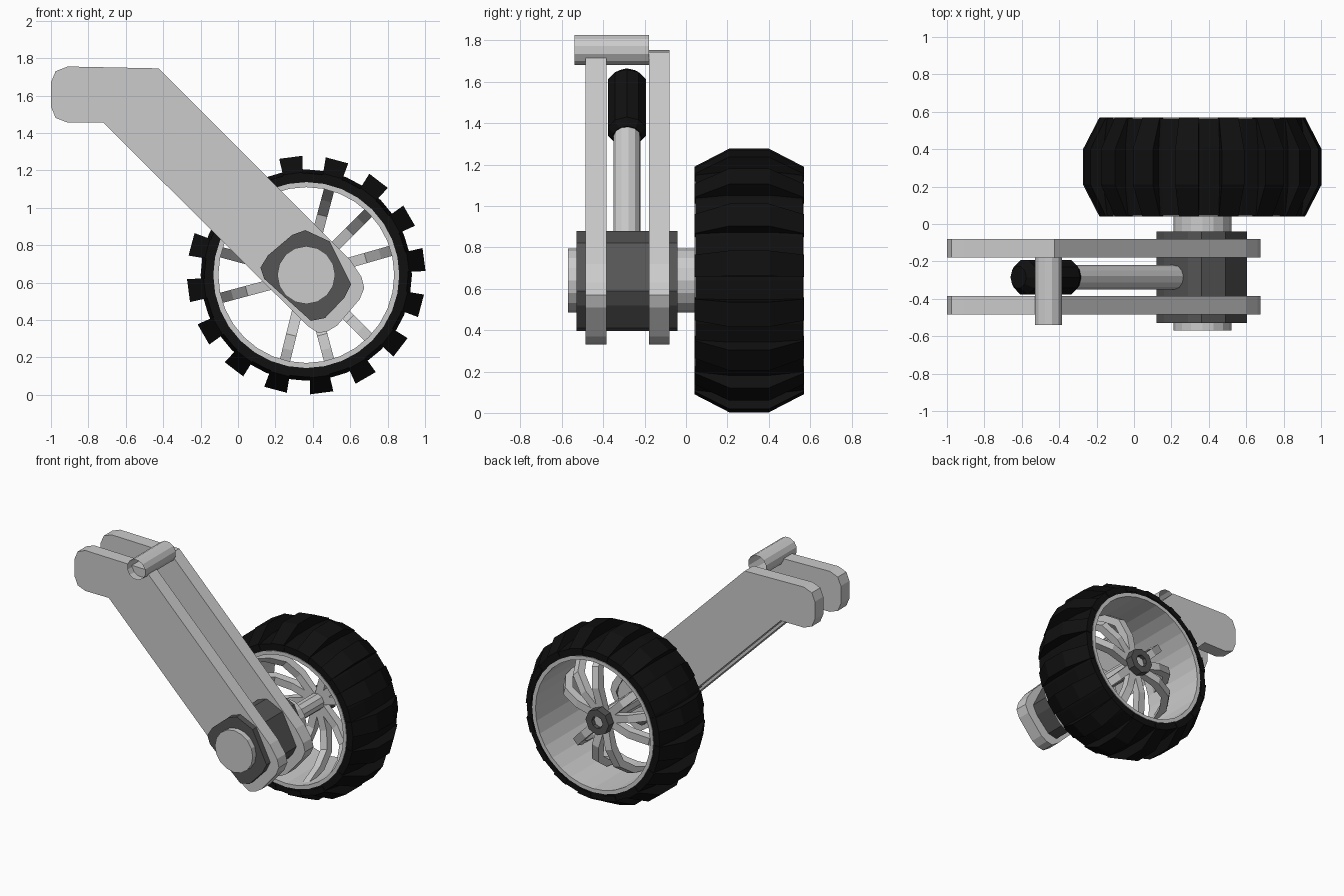
import bpy, bmesh
from math import sin, cos, radians, pi
from mathutils import Vector

if "Cube" in bpy.data.objects:
    bpy.data.objects.remove(bpy.data.objects["Cube"])

C = Vector((0.365, 0, 0.64))          # wheel axis (runs along y)


def material(name, v):
    m = bpy.data.materials.new(name)
    m.diffuse_color = (v, v, v, 1)
    m.use_nodes = True
    m.node_tree.nodes["Principled BSDF"].inputs["Base Color"].default_value = m.diffuse_color
    return m


BLACK = material("rubber", 0.005)
DARK = material("dark_metal", 0.09)


def finish(name, bm, mat=None):
    bmesh.ops.recalc_face_normals(bm, faces=bm.faces)
    me = bpy.data.meshes.new(name)
    bm.to_mesh(me)
    bm.free()
    ob = bpy.data.objects.new(name, me)
    bpy.context.collection.objects.link(ob)
    if mat:
        me.materials.append(mat)
    return ob


def solids(name, pairs, mat=None):
    """Closed blocks, each bridging two matching outlines."""
    bm = bmesh.new()
    for a, b in pairs:
        va, vb = [bm.verts.new(p) for p in a], [bm.verts.new(p) for p in b]
        n = len(va)
        bm.faces.new(va)
        bm.faces.new(vb[::-1])
        for i in range(n):
            j = (i + 1) % n
            bm.faces.new((va[i], vb[i], vb[j], va[j]))
    return finish(name, bm, mat)


def prism(name, outline, y0, y1, mat=None):
    return solids(name, [([(x, y0, z) for x, z in outline],
                          [(x, y1, z) for x, z in outline])], mat)


def lathe(name, profile, origin, axis, n, mat=None, closed=False, caps=True, phase=0.0):
    """Revolve (radius, distance) points about an axis."""
    axis = Vector(axis).normalized()
    u = axis.orthogonal().normalized()
    w = axis.cross(u)
    bm = bmesh.new()
    rings = []
    for r, d in profile:
        rings.append([bm.verts.new(Vector(origin) + axis * d
                      + (u * cos(t) + w * sin(t)) * r)
                      for t in (2 * pi * i / n + phase for i in range(n))])
    for k in range(len(rings) if closed else len(rings) - 1):
        a, b = rings[k], rings[(k + 1) % len(rings)]
        for i in range(n):
            j = (i + 1) % n
            bm.faces.new((a[i], a[j], b[j], b[i]))
    if caps and not closed:
        bm.faces.new(rings[0])
        bm.faces.new(rings[-1])
    return finish(name, bm, mat)


def polar(r, y, deg, side=0.0):
    a = radians(deg)
    return C + Vector((r * cos(a) - side * sin(a), y, r * sin(a) + side * cos(a)))


# Tyre body and 16 tread lugs
lathe("tyre", [(0.495, 0.045), (0.545, 0.045), (0.565, 0.2), (0.565, 0.41),
               (0.545, 0.565), (0.495, 0.565)], C, (0, 1, 0), 32, BLACK, closed=True)
lug = [(0.51, 0.04), (0.55, 0.04), (0.638, 0.21), (0.638, 0.40), (0.55, 0.57), (0.51, 0.57)]
solids("tread_lugs", [([polar(r, y, a - 5.6) for r, y in lug],
                       [polar(r, y, a + 5.6) for r, y in lug])
                      for a in (7.5 + 22.5 * i for i in range(16))], BLACK)

# Rim barrel
lathe("rim", [(0.47, 0.04), (0.497, 0.04), (0.497, 0.57), (0.47, 0.57)],
      C, (0, 1, 0), 32, closed=True)

# Nine bowed spokes in three groups of three
outer = [(0.05, 0.45), (0.22, 0.46), (0.36, 0.41), (0.45, 0.28), (0.48, 0.12)]
inner = [(0.48, 0.07), (0.41, 0.25), (0.33, 0.36), (0.21, 0.40), (0.05, 0.40)]
solids("spokes", [([polar(r, y, a, -0.028) for r, y in outer + inner],
                   [polar(r, y, a, 0.028) for r, y in outer + inner])
                  for g in range(3) for a in (120 * g + 16, 120 * g + 45, 120 * g + 75)])

# Axle: thick through the arm, thin inside the wheel, ring nut at the end
lathe("axle", [(0.155, -0.57), (0.155, 0.06)], C, (0, 1, 0), 16)
lathe("wheel_shaft", [(0.06, 0.05), (0.06, 0.49)], C, (0, 1, 0), 10)
lathe("ring_nut", [(0.045, 0.46), (0.095, 0.46), (0.095, 0.52), (0.045, 0.52)],
      C, (0, 1, 0), 8, DARK, closed=True)

# Dark bearing block clamping the arm plates
block = [(0.36, 0.88), (0.49, 0.82), (0.605, 0.59), (0.57, 0.52), (0.465, 0.41), (0.39, 0.395),
         (0.14, 0.62), (0.12, 0.68), (0.16, 0.745), (0.29, 0.855)]
prism("bearing_block", block, -0.53, -0.04, DARK)

# Two parallel arm plates
arm = [(-1, 1.67), (-0.975, 1.73), (-0.91, 1.755), (-0.425, 1.745), (0.60, 0.72), (0.66, 0.63),
       (0.675, 0.57), (0.65, 0.51), (0.53, 0.37), (0.48, 0.34), (0.43, 0.33), (0.37, 0.37),
       (-0.72, 1.455), (-0.91, 1.455), (-0.975, 1.48), (-1, 1.54)]
for side, y in (("front", -0.485), ("back", -0.18)):
    prism("arm_plate_" + side, arm, y, y + 0.1)

# Damper between the plates: rod and rubber boot
base, along = (C.x, -0.285, C.z), (-1, 0, 1)
lathe("damper_rod", [(0.065, 0.1), (0.065, 1.02)], base, along, 12)
lathe("damper_boot", [(0.07, 0.985), (0.097, 1.02), (0.097, 1.345), (0.06, 1.39)],
      base, along, 10, BLACK)

# Pivot tube across the top
lathe("pivot_tube", [(0.075, -0.54), (0.075, -0.18)], (-0.457, 0, 1.755), (0, 1, 0), 12, caps=False)
